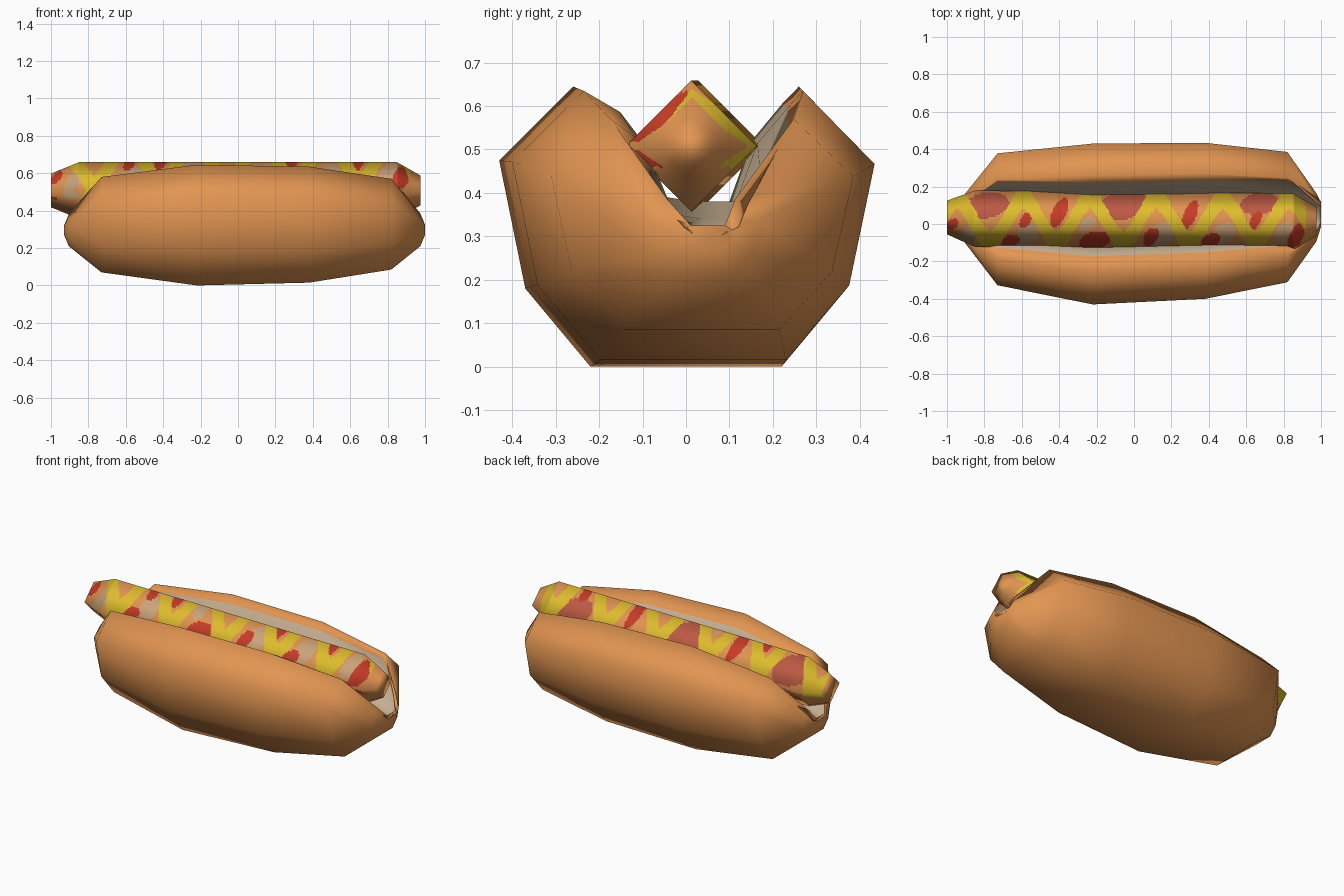
import bpy, math
from mathutils import Vector

if "Cube" in bpy.data.objects:
    bpy.data.objects.remove(bpy.data.objects["Cube"])


def material(name, rgb):
    m = bpy.data.materials.new(name)
    m.diffuse_color = (*rgb, 1)
    m.use_nodes = True
    m.node_tree.nodes["Principled BSDF"].inputs["Base Color"].default_value = m.diffuse_color
    return m


crust = material("toasted_orange", (0.76, 0.30, 0.083))
crumb = material("pale_crumb", (0.55, 0.42, 0.28))
yellow = material("mustard_yellow", (0.74, 0.51, 0.027))
red = material("ketchup_red", (0.58, 0.045, 0.021))
brick = material("brick_red", (0.51, 0.102, 0.058))
beige = material("beige_highlight", (0.61, 0.38, 0.2))


def loft(name, rings, mats, rule):
    """Skin equal-sized rings into a closed mesh; rule(column, centre) picks the colour."""
    n = len(rings[0])
    verts = [v for r in rings for v in r]
    faces, ids = [], []
    for i in range(len(rings) - 1):
        for j in range(n):
            k = (j + 1) % n
            f = (i * n + j, i * n + k, (i + 1) * n + k, (i + 1) * n + j)
            faces.append(f)
            ids.append(rule(j, sum((Vector(verts[q]) for q in f), Vector()) / 4))
    last = (len(rings) - 1) * n
    faces += [tuple(reversed(range(n))), tuple(range(last, last + n))]
    ids += [0, 0]
    me = bpy.data.meshes.new(name)
    me.from_pydata(verts, [], faces)
    for m in mats:
        me.materials.append(m)
    for p, c in zip(me.polygons, ids):
        p.material_index = c
        p.use_smooth = True
    ob = bpy.data.objects.new(name, me)
    bpy.context.collection.objects.link(ob)
    return ob


# Bun: split-topped cross-section (y, z), columns 4..10 are the groove
profile = [(.22, 0), (.37, .18), (.43, .47), (.26, .645),
           (.222, .600), (.15, .50), (.10, .34), (0, .34), (-.10, .36), (-.135, .53), (-.172, .587),
           (-.26, .645), (-.43, .475), (-.37, .18), (-.22, 0)]
# x, y centre, width scale, bottom, top
stations = [(-.93, .03, .15, .27, .32), (-.905, .03, .30, .21, .38), (-.73, .025, .82, .07, .58),
            (-.22, .0, 1.0, 0, .645), (.38, .017, .97, .015, .635), (.82, .037, .81, .085, .57),
            (.975, .035, .30, .21, .385), (1.0, .05, .15, .27, .325)]


def bun_ring(x, yc, s, z0, z1):
    floor = min(.34 + .04 * (s > .9), z0 + .6 * (z1 - z0))
    ring = []
    for i, (y, z) in enumerate(profile):
        if 4 <= i <= 10:
            ring.append((x, yc + y * s ** .6, floor + (z - .34) / .305 * (z1 - floor)))
        else:
            ring.append((x, yc + y * s, z0 + z / .645 * (z1 - z0)))
    return ring


bun = loft("bun", [bun_ring(*s) for s in stations], [crust, crumb],
           lambda j, c: 1 if 4 <= j <= 9 else 0)

# Sausage: four-sided bar with tapered ends, cut finely for the painted sauces
CZ = .508
keys = [(-1.0, .035, .09), (-.85, .028, .151), (.85, .012, .151), (.975, .015, .08)]
counts = [24, 240, 20]
SIDE = 14


def sausage_ring(x, yc, h):
    corners = [(h, 0), (0, h), (-h, 0), (0, -h)]
    ring = []
    for a in range(4):
        p, q = corners[a], corners[(a + 1) % 4]
        for i in range(SIDE):
            t = i / SIDE
            ring.append((x, yc + p[0] + (q[0] - p[0]) * t, CZ + p[1] + (q[1] - p[1]) * t))
    return ring


# Sauce patches seen from above: x, y, half length, half width
spots = {
    2: [(-.4, .06, .04, .08), (-.66, -.09, .05, .03), (-.58, .02, .03, .04), (-.21, -.09, .08, .05),
        (.09, -.07, .04, .05), (.3, .05, .035, .075), (.41, -.09, .05, .04), (.65, .02, .03, .05),
        (.87, -.06, .04, .07), (-.97, .0, .03, .03)],
    3: [(-.79, .1, .12, .07), (-.06, .1, .13, .08), (.67, .11, .1, .06)],
    4: [(-.25, -.0, .04, .04), (.15, -.06, .07, .07), (.48, -.05, .06, .06), (-.57, -.06, .06, .06),
        (.8, -.05, .05, .06), (-.88, -.06, .05, .05)],
}


def sauce(j, c):
    if c.z < .46:
        return 0
    # Mustard zigzag with rounded turns
    zigzag = math.cos((c.x + .235) / .355 * math.tau)
    zigzag = .6 * math.asin(zigzag) * 2 / math.pi + .4 * zigzag
    if c.x < .92 and abs(c.y - .02 - .13 * zigzag) < .066:
        return 1
    for colour, group in spots.items():
        for x, y, rx, ry in group:
            dy = c.y - y
            if ((c.x - x - .35 * dy) / rx) ** 2 + (dy / ry) ** 2 < 1:
                return colour
    return 0


rings, normals = [], []
for (a, b, n) in zip(keys, keys[1:], counts):
    for i in range(n + (b is keys[-1])):
        t = i / n
        x, yc, h = (p + (q - p) * t for p, q in zip(a, b))
        ring = sausage_ring(x, yc, h)
        rings.append(ring)
        lean = -.7 if x < -.85 else .7 if x > .85 else 0
        normals += [(Vector((0, v[1] - yc, v[2] - CZ)).normalized() + Vector((lean, 0, 0))).normalized()
                    for v in ring]
sausage = loft("sausage", rings, [crust, yellow, red, brick, beige], sauce)
# Rounded shading on the square bar
sausage.data.normals_split_custom_set_from_vertices([tuple(v) for v in normals])
